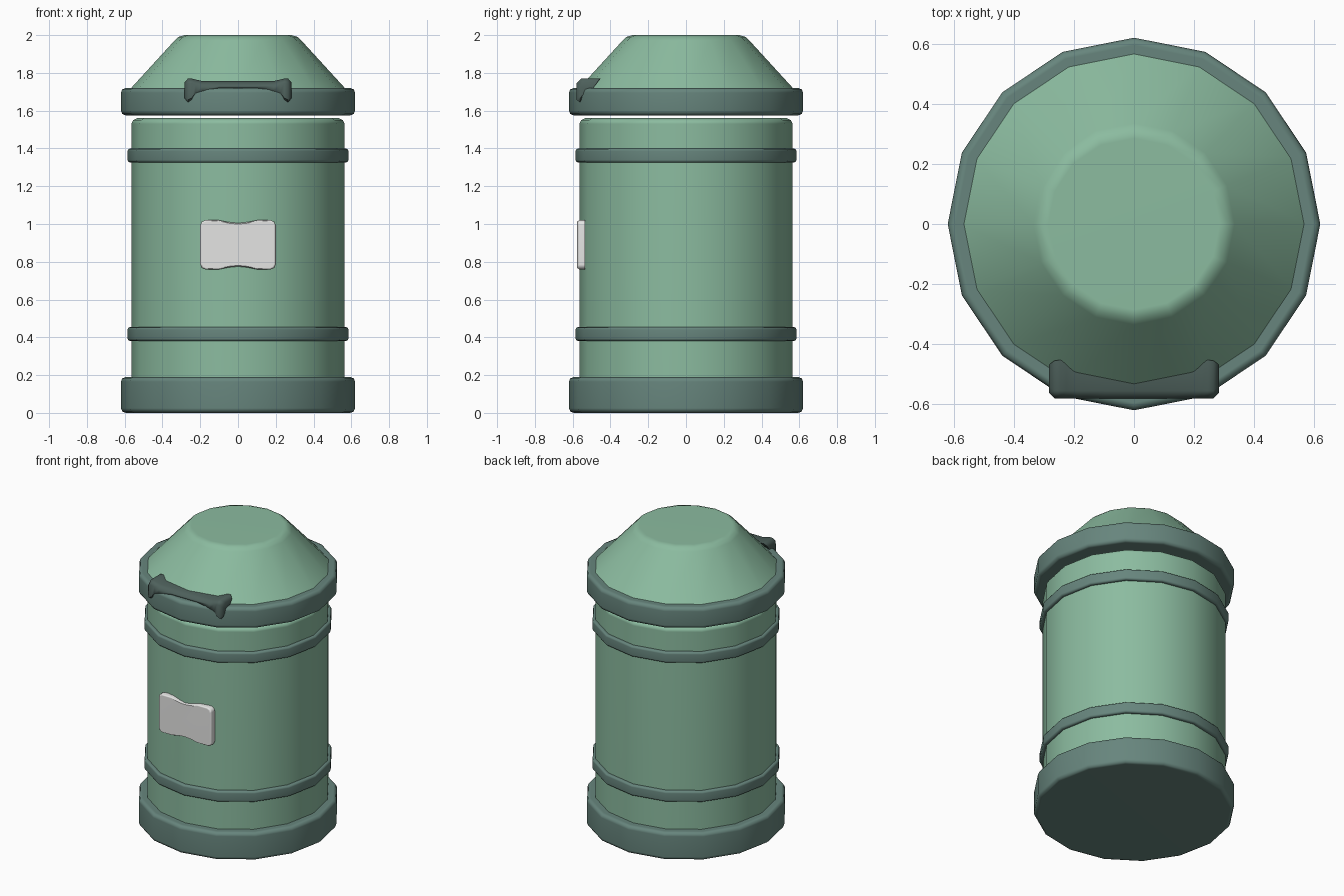
import bpy, bmesh, math

if "Cube" in bpy.data.objects:
    bpy.data.objects.remove(bpy.data.objects["Cube"])

SIDES = 16


def material(name, rgb):
    mat = bpy.data.materials.new(name)
    mat.use_nodes = True
    mat.diffuse_color = (*rgb, 1)
    mat.node_tree.nodes["Principled BSDF"].inputs["Base Color"].default_value = (*rgb, 1)
    return mat


GREEN = material("soft green", (0.26, 0.50, 0.35))
TRIM = material("dark grey green", (0.135, 0.235, 0.205))
DARK = material("handle grey", (0.075, 0.117, 0.105))
WHITE = material("label white", (0.78, 0.78, 0.77))


def finish(name, bm, mat):
    """Turn a bmesh into a smooth-shaded object with clean large faces."""
    bmesh.ops.recalc_face_normals(bm, faces=bm.faces)
    mesh = bpy.data.meshes.new(name)
    bm.to_mesh(mesh)
    bm.free()
    mesh.materials.append(mat)
    obj = bpy.data.objects.new(name, mesh)
    bpy.context.collection.objects.link(obj)
    bpy.ops.object.select_all(action="DESELECT")
    obj.select_set(True)
    bpy.context.view_layer.objects.active = obj
    bpy.ops.object.shade_smooth_by_angle(angle=math.radians(60))
    weighted = obj.modifiers.new("even shading", "WEIGHTED_NORMAL")
    weighted.keep_sharp = True
    return obj


def loft(name, rings, mat):
    """Skin a row of equal closed rings and cap both ends."""
    bm = bmesh.new()
    loops = [[bm.verts.new(p) for p in ring] for ring in rings]
    for a, b in zip(loops, loops[1:]):
        for i in range(len(a)):
            j = (i + 1) % len(a)
            bm.faces.new((a[i], a[j], b[j], b[i]))
    bm.faces.new(loops[0])
    bm.faces.new(loops[-1])
    return finish(name, bm, mat)


def lathe(name, profile, mat):
    """Revolve (radius, height) pairs into a sixteen-sided solid."""
    turn = math.tau / SIDES
    rings = [[(r * math.cos(i * turn), r * math.sin(i * turn), z) for i in range(SIDES)]
             for r, z in profile]
    return loft(name, rings, mat)


def hoop(name, r, low, high, bevel):
    """Solid ring-shaped slab with bevelled outer edges."""
    return lathe(name, [(r - bevel, low), (r - bevel * 0.3, low + bevel * 0.3),
                        (r, low + bevel), (r, high - bevel),
                        (r - bevel * 0.3, high - bevel * 0.3), (r - bevel, high)], TRIM)


# Barrel, base, bands and lid
lathe("body", [(0.565, 0.10), (0.565, 1.53), (0.555, 1.55), (0.535, 1.56)], GREEN)
hoop("base_rim", 0.62, 0.0, 0.19, 0.025)
hoop("lower_band", 0.585, 0.38, 0.455, 0.014)
hoop("upper_band", 0.585, 1.325, 1.40, 0.014)
hoop("lid_rim", 0.62, 1.575, 1.72, 0.025)
lathe("lid_dome", [(0.575, 1.71), (0.335, 1.972), (0.315, 1.99), (0.285, 2.0)], GREEN)


# Handle: hooked section, swept across x with thicker ends
def handle_section(x, front, back, top, low):
    return [(x, front, low + 0.012), (x, front, top - 0.025), (x, front + 0.025, top),
            (x, back, top), (x, back - 0.025, top - 0.035), (x, -0.52, top - 0.04),
            (x, -0.54, min(top - 0.06, low + 0.045)), (x, -0.56, low)]


half = [(0.10, -0.58, -0.475, 1.757, 1.71), (0.19, -0.58, -0.475, 1.757, 1.692),
        (0.225, -0.58, -0.465, 1.765, 1.683), (0.245, -0.58, -0.452, 1.77, 1.655),
        (0.265, -0.58, -0.455, 1.77, 1.645), (0.283, -0.562, -0.468, 1.752, 1.665)]
stations = [(-x, *rest) for x, *rest in reversed(half)] + half
loft("handle", [handle_section(*s) for s in stations], DARK)

# Label plate: rectangle with clipped corners and a pinched waist
corner = [(0.0, 0.115), (0.05, 0.12), (0.10, 0.13), (0.175, 0.13), (0.192, 0.122), (0.20, 0.105)]
right = corner + [(x, -z) for x, z in reversed(corner)]
outline = right + [(-x, z) for x, z in reversed(right[1:-1])]
loft("label", [[(x * s, y, 0.89 + z * s) for x, z in outline]
               for y, s in ((-0.535, 1.0), (-0.565, 1.0), (-0.576, 0.95))], WHITE)
